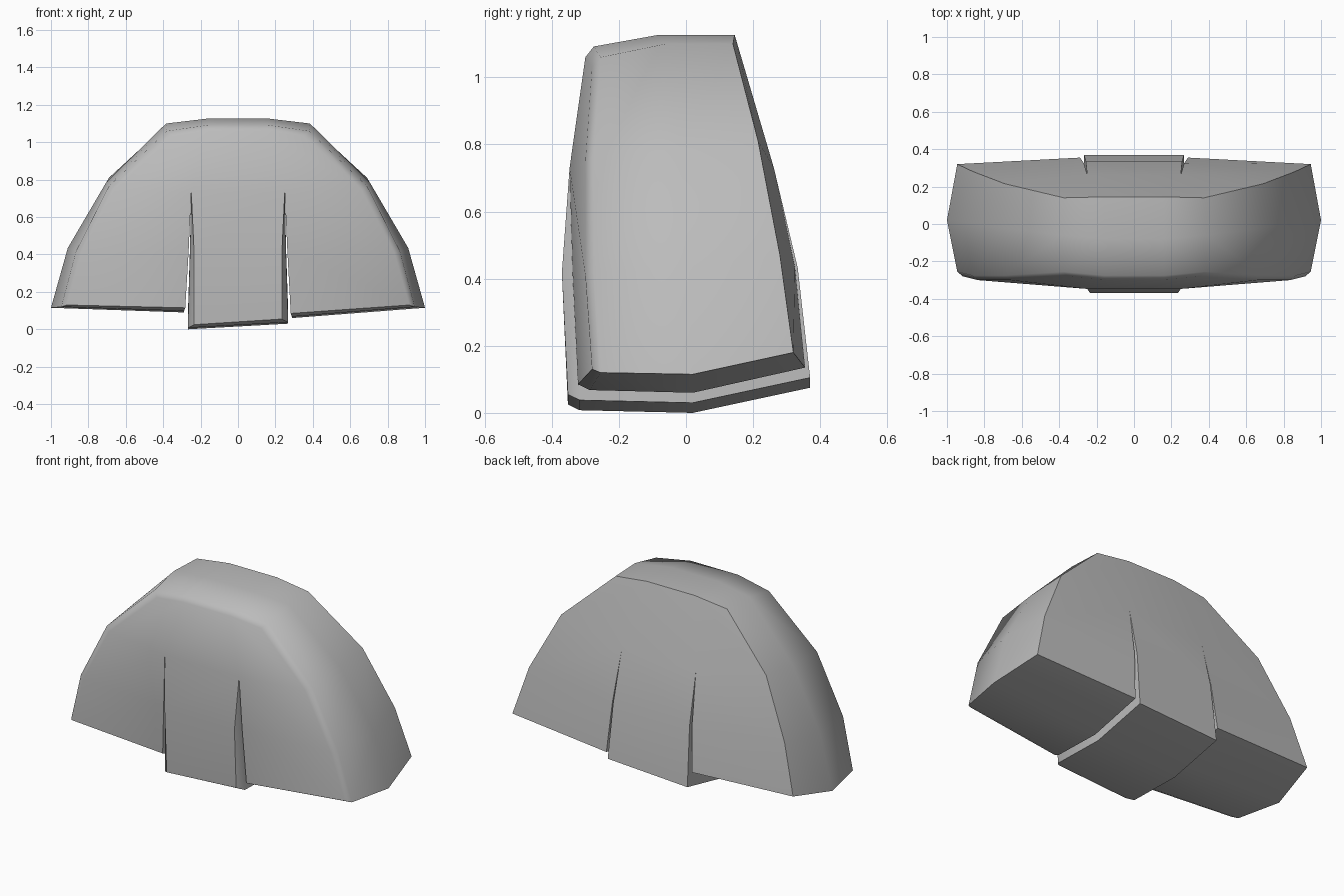
import bpy, bmesh
from math import radians

cube = bpy.data.objects.get("Cube")
if cube:
    bpy.data.objects.remove(cube)

grey = bpy.data.materials.new("plain grey")
grey.use_nodes = True
colour = (0.5, 0.5, 0.5, 1)
grey.diffuse_color = colour
grey.node_tree.nodes["Principled BSDF"].inputs["Base Color"].default_value = colour

ROWS = range(4)      # bottom to crown
LAYERS = range(4)    # front, front rim, middle, back


# Outer arch of the foot: each row holds front, rim, middle and back points
def arch_column(side):
    rim = [(.945, -.255, .12), (.865, -.275, .42), (.69, -.275, .765), (.38, -.255, 1.06)]
    mid = [(1, .02, .115), (.91, .01, .435), (.705, -.02, .785), (.385, -.06, 1.1)]
    back = [(.945, .32, .18), (.86, .28, .47), (.69, .215, .81), (.375, .14, 1.1)]
    column = []
    for row, (r, m, b) in enumerate(zip(rim, mid, back)):
        drop = -.01 if row == 0 else .01 * row
        front = (r[0] - .03, r[1] - .025, r[2] - drop)
        column.append([(side * x, y, z) for x, y, z in (front, r, m, b)])
    return column


# Edge of a toe beside a slit; it closes at the third row and runs to the crown
def slit_column(side, xs, fronts, backs, base, bevel):
    heights = [base, .41, .73]
    rise = [.025, .008, 0, .075]
    column = []
    for row in range(3):
        ys = (fronts[row], fronts[row] + .035, .02, backs[row])
        fade = (1, .3, 0)[row]
        column.append([(side * (xs[row] - (bevel[row] if k == 0 else 0)), ys[k],
                        heights[row] + rise[k] * fade) for k in LAYERS])
    crown = [(-.3, 1.06), (-.275, 1.092), (-.08, 1.127), (.145, 1.127)]
    column.append([(side * .16, y, z) for y, z in crown])
    return column


def toe_edge(side):
    return slit_column(side, (.288, .268, .25), (-.322, -.338, -.347), (.355, .325, .262),
                       .075 - .015 * side, (.006, .004, 0))


def centre_edge(side):
    return slit_column(side, (.268, .257, .25), (-.352, -.37, -.347), (.37, .333, .262),
                       .015 + .015 * side, (.034, .022, 0))


bm = bmesh.new()


def quad(*points):
    bm.faces.new([bm.verts.new(p) for p in points])


# Closed toe shell between two columns
def toe(a, b, walls):
    for i in ROWS[:-1]:
        for k in (0, 3):
            quad(a[i][k], b[i][k], b[i + 1][k], a[i + 1][k])
    for k in LAYERS[:-1]:
        for i in (0, 3):
            quad(a[i][k], b[i][k], b[i][k + 1], a[i][k + 1])
        for column, top in zip((a, b), walls):
            for i in range(top):
                quad(column[i][k], column[i][k + 1], column[i + 1][k + 1], column[i + 1][k])


toe(centre_edge(-1), centre_edge(1), (2, 2))
for side in (-1, 1):
    toe(arch_column(side), toe_edge(side), (3, 2))

bmesh.ops.remove_doubles(bm, verts=bm.verts, dist=.0005)
bmesh.ops.recalc_face_normals(bm, faces=bm.faces)
mesh = bpy.data.meshes.new("three_toed_foot")
bm.to_mesh(mesh)
bm.free()
mesh.materials.append(grey)
foot = bpy.data.objects.new("three_toed_foot", mesh)
bpy.context.collection.objects.link(foot)

# Soft shading with crisp back and sole edges
bpy.context.view_layer.objects.active = foot
foot.select_set(True)
bpy.ops.object.shade_smooth_by_angle(angle=radians(50))
